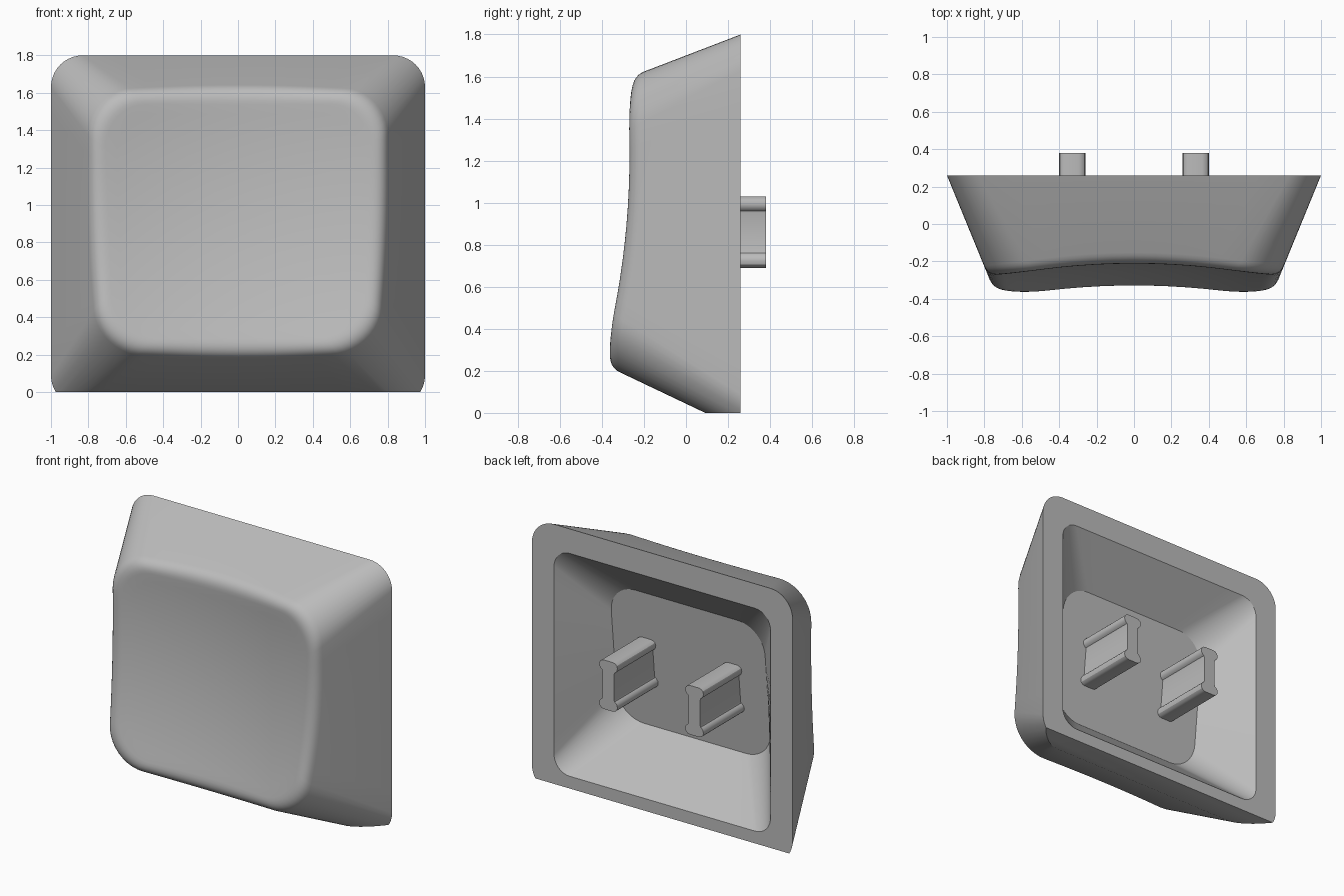
import bpy, bmesh, math
from mathutils import Vector

cube = bpy.data.objects.get("Cube")
if cube:
    bpy.data.objects.remove(cube, do_unlink=True)

grey = bpy.data.materials.new("warm_grey_plastic")
grey.use_nodes = True
colour = (0.5, 0.5, 0.5, 1)
grey.diffuse_color = colour
grey.node_tree.nodes["Principled BSDF"].inputs["Base Color"].default_value = colour

BACK = 0.26   # depth of the open rim
STEPS = 10    # segments per corner and per side


def outline(half, low, high, radius, depth):
    """Rounded rectangle facing the front; depth is a function of z."""
    corners = [(half - radius, high - radius), (radius - half, high - radius),
               (radius - half, low + radius), (half - radius, low + radius)]
    pts = []
    for i, (cx, cz) in enumerate(corners):
        for k in range(STEPS + 1):
            a = math.pi / 2 * (i + k / STEPS)
            pts.append(Vector((cx + radius * math.cos(a), 0, cz + radius * math.sin(a))))
        end = pts[-1]
        a = math.pi / 2 * (i + 1)
        nx, nz = corners[(i + 1) % 4]
        start = Vector((nx + radius * math.cos(a), 0, nz + radius * math.sin(a)))
        pts += [end.lerp(start, k / STEPS) for k in range(1, STEPS)]
    for p in pts:
        p.y = depth(p.z)
    return pts


def dish(x, z):
    """Depth of the scooped front surface."""
    return -0.265 - 0.133 * (1.25 - z) ** 2 + 0.065 * (1 - (x / 0.7) ** 2)


def on_dish(p):
    return Vector((p.x, dish(p.x, p.z), p.z))


def edge_point(a, b):
    """Where the wall line from a through b meets the dish."""
    lo, hi = 0.0, 1.5
    for _ in range(30):
        mid = (lo + hi) / 2
        p = a.lerp(b, mid)
        if p.y > dish(p.x, p.z):
            lo = mid
        else:
            hi = mid
    return a.lerp(b, lo)


def finish(bm, name):
    bmesh.ops.recalc_face_normals(bm, faces=bm.faces)
    mesh = bpy.data.meshes.new(name)
    bm.to_mesh(mesh)
    bm.free()
    mesh.materials.append(grey)
    obj = bpy.data.objects.new(name, mesh)
    bpy.context.collection.objects.link(obj)
    bpy.ops.object.select_all(action='DESELECT')
    obj.select_set(True)
    bpy.context.view_layer.objects.active = obj
    bpy.ops.object.shade_smooth_by_angle(angle=math.radians(30))
    return obj


def floor_depth(z):
    return -0.14 + 0.1 * z


# Shell sections, from cavity floor over the rim and walls to the dish
base = outline(1.0, -0.08, 1.8, 0.17, lambda z: BACK)
crown = outline(0.75, 0.21, 1.566, 0.26, lambda z: -0.35)
rings = [outline(0.59, 0.40, 1.36, 0.2, floor_depth),
         outline(0.83, 0.085, 1.63, 0.12, lambda z: BACK), base]
edges = [edge_point(a, b) for a, b in zip(base, crown)]
centre = Vector((0, 0, 0.9))
wall_ends = [e + (a - e).normalized() * 0.07 for a, e in zip(base, edges)]
lips = []
for e in edges:
    inward = centre - e
    inward.y = 0
    lips.append(on_dish(e + inward.normalized() * 0.08))
for k in range(8):   # rounded lip
    t = k / 7
    rings.append([w * (1 - t) ** 2 + e * (2 * t * (1 - t)) + d * t * t
                  for w, e, d in zip(wall_ends, edges, lips)])
for k in range(1, 12):   # scooped surface
    rings.append([on_dish(p.lerp(centre, k / 12)) for p in lips])

bm = bmesh.new()
loops = [[bm.verts.new(p) for p in ring] for ring in rings]
count = len(base)
for r0, r1 in zip(loops, loops[1:]):
    for i in range(count):
        j = (i + 1) % count
        bm.faces.new((r0[i], r0[j], r1[j], r1[i]))
bm.faces.new(loops[0])
tip = bm.verts.new(on_dish(centre))
for i in range(count):
    bm.faces.new((loops[-1][i], loops[-1][(i + 1) % count], tip))

# Flat cut along the underside
bmesh.ops.bisect_plane(bm, geom=bm.verts[:] + bm.edges[:] + bm.faces[:],
                       plane_co=(0, 0, 0), plane_no=(0, 0, 1), clear_inner=True)
bmesh.ops.holes_fill(bm, edges=[e for e in bm.edges if e.is_boundary], sides=0)
finish(bm, "keycap_shell")

# Two dogbone mounting prongs inside the cavity
quarter = [(0.035, 0.17), (0.052, 0.166), (0.065, 0.154), (0.07, 0.137),
           (0.067, 0.12), (0.058, 0.107), (0.048, 0.1), (0.045, 0.09)]
half = quarter + [(x, -z) for x, z in reversed(quarter)]
profile = half + [(-x, -z) for x, z in half]
for side, label in ((1, "left"), (-1, "right")):
    bm = bmesh.new()
    face = bm.faces.new([bm.verts.new((side * 0.33 + x, 0.38, 0.86 + z))
                         for x, z in profile])
    moved = bmesh.ops.extrude_face_region(bm, geom=[face], use_keep_orig=True)["geom"]
    for v in moved:
        if isinstance(v, bmesh.types.BMVert):
            v.co.y = floor_depth(v.co.z) - 0.02
    finish(bm, label + "_mounting_prong")
